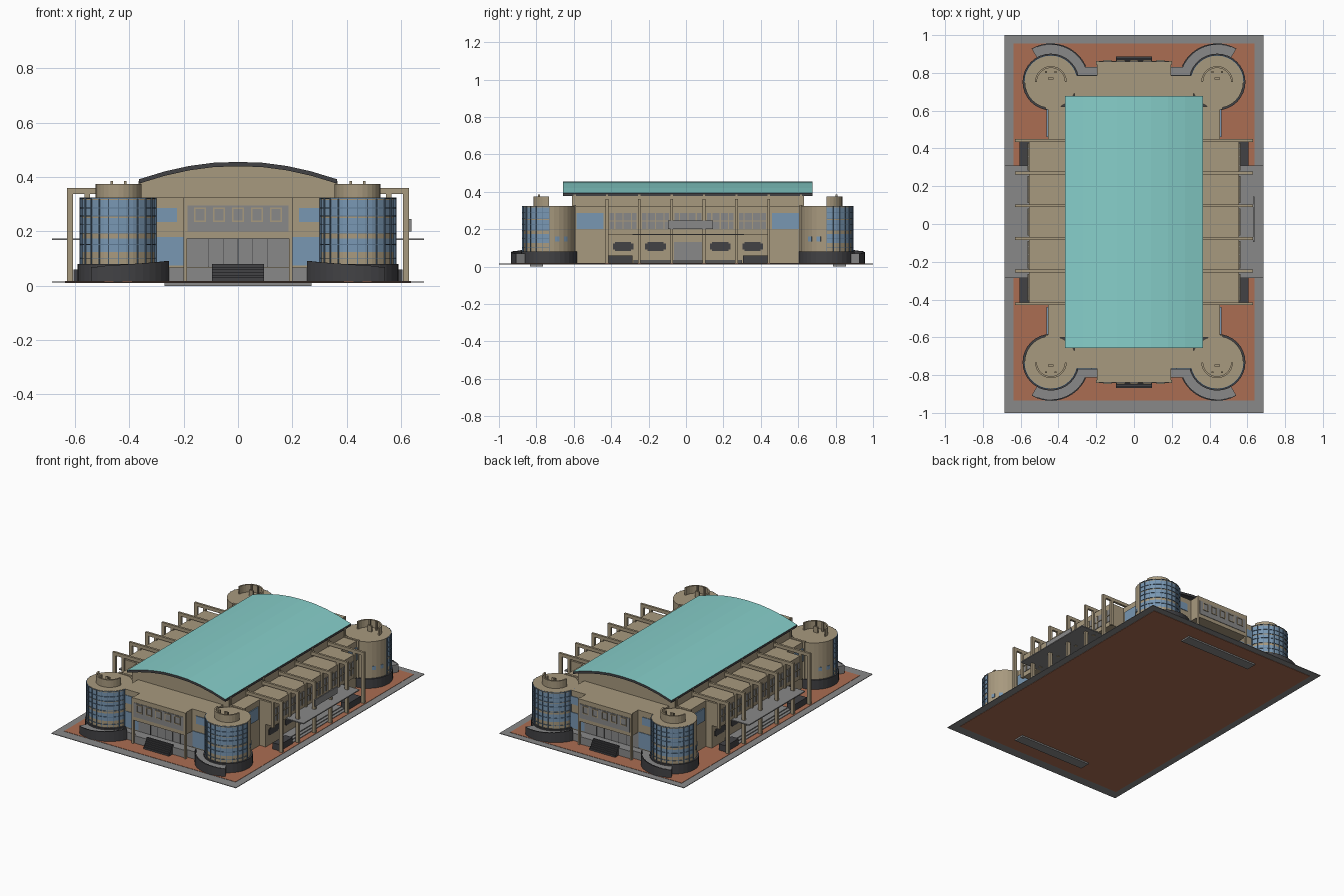
import bpy, bmesh, math

if "Cube" in bpy.data.objects:
    bpy.data.objects.remove(bpy.data.objects["Cube"])

YC = 0.01  # building centre is slightly behind the plot centre


def mat(name, r, g, b):
    m = bpy.data.materials.new(name)
    m.diffuse_color = (r, g, b, 1)
    m.use_nodes = True
    m.node_tree.nodes["Principled BSDF"].inputs["Base Color"].default_value = m.diffuse_color
    return m


BEIGE = mat("beige_wall", 0.39, 0.32, 0.21)
TEAL = mat("teal_roof", 0.24, 0.62, 0.59)
TERRA = mat("terracotta_paving", 0.41, 0.155, 0.085)
GREY = mat("grey_concrete", 0.25, 0.25, 0.25)
DARK = mat("dark_stone", 0.055, 0.055, 0.06)
BLUE = mat("blue_glass", 0.19, 0.31, 0.45)
FRAME = mat("blue_frame", 0.11, 0.19, 0.29)


def finish(name, bm, mats):
    bmesh.ops.recalc_face_normals(bm, faces=bm.faces)
    me = bpy.data.meshes.new(name)
    bm.to_mesh(me)
    bm.free()
    for m in mats:
        me.materials.append(m)
    ob = bpy.data.objects.new(name, me)
    bpy.context.collection.objects.link(ob)
    return ob


def add_prism(bm, pts, z0, z1):
    lo = [bm.verts.new((x, y, z0)) for x, y in pts]
    hi = [bm.verts.new((x, y, z1)) for x, y in pts]
    n = len(pts)
    fs = [bm.faces.new(lo), bm.faces.new(hi)]
    for i in range(n):
        j = (i + 1) % n
        fs.append(bm.faces.new((lo[i], lo[j], hi[j], hi[i])))
    return fs


def prisms(name, m, shapes, mir="xy"):
    """shapes: list of (points, z0, z1), mirrored about the building centre"""
    bm = bmesh.new()
    for sx in ((1, -1) if "x" in mir else (1,)):
        for sy in ((1, -1) if "y" in mir else (1,)):
            for pts, z0, z1 in shapes:
                add_prism(bm, [(x * sx, y * sy + YC) for x, y in pts], z0, z1)
    return finish(name, bm, [m])


def rect(x0, x1, y0, y1):
    return [(x0, y0), (x1, y0), (x1, y1), (x0, y1)]


def boxes(name, m, specs, mir="xy"):
    return prisms(name, m, [(rect(*s[:4]), s[4], s[5]) for s in specs], mir)


TX, TY, TR = 0.44, 0.742, 0.139  # tower centre and radius


def pt(r, deg):
    a = math.radians(deg)
    return (TX + r * math.cos(a), TY + r * math.sin(a))


def sector(r0, r1, a0, a1, n):
    s = [a0 + (a1 - a0) * i / n for i in range(n + 1)]
    return [pt(r1, a) for a in s] + [pt(r0, a) for a in reversed(s)]


# plot
boxes("pavement_border", GREY, [(-0.685, 0.685, -1 - YC, 1 - YC, 0.012, 0.016)], "")
boxes("paved_ground", TERRA, [(-0.637, 0.637, -0.945, 0.945, 0.010, 0.018)], "")

# main hall and vaulted roof: arch profile run along y
arch = [(-0.365, 0.392), (-0.27, 0.421), (-0.18, 0.441), (-0.09, 0.453), (0, 0.456),
        (0.09, 0.453), (0.18, 0.441), (0.27, 0.421), (0.365, 0.392)]


def run_y(name, prof, y0, y1, mats):
    bm = bmesh.new()
    fs = add_prism(bm, prof, y0, y1)
    for v in bm.verts:
        v.co = (v.co.x, v.co.z + YC, v.co.y)
    bmesh.ops.recalc_face_normals(bm, faces=bm.faces)
    for f in fs:
        f.material_index = 1 if len(mats) > 1 and f.normal.z < 0.3 else 0
    return finish(name, bm, mats)


run_y("vaulted_roof", arch + [(x, z - 0.016) for x, z in reversed(arch)],
      -0.667, 0.667, [TEAL, DARK])
run_y("main_hall", [(x * 0.985, z - 0.014) for x, z in arch] + [(0.36, 0.016), (-0.36, 0.016)],
      -0.62, 0.62, [BEIGE])

# end blocks and projecting upper storey
boxes("end_block", BEIGE, [(-0.315, 0.315, 0.6, 0.775, 0.016, 0.325)], "y")
boxes("projecting_storey", BEIGE, [(-0.195, 0.195, 0.77, 0.85, 0.175, 0.325)], "y")
boxes("storey_window_band", GREY, [(-0.185, 0.185, 0.85, 0.853, 0.2, 0.295)], "y")
fr = []
for i in range(5):
    c = -0.14 + 0.07 * i * 1.0
    for x0, x1, z0, z1 in ((-.022, -.017, .235, .288), (.017, .022, .235, .288),
                           (-.017, .017, .235, .241), (-.017, .017, .282, .288)):
        fr.append((c + x0, c + x1, 0.85, 0.857, z0, z1))
boxes("storey_window_frames", BEIGE, fr, "y")
boxes("entrance_wall", GREY, [(-0.2, 0.2, 0.775, 0.779, 0.07, 0.175)], "y")
boxes("entrance_door_bars", DARK,
      [(x - .001, x + .001, .779, .782, .07, .172) for x in (-.11, -.055, 0, .055, .11)], "y")
boxes("entrance_column", BEIGE, [(0.188, 0.2, 0.835, 0.852, 0.016, 0.325)])
boxes("end_glass", BLUE, [(0.2, 0.312, 0.775, 0.779, 0.075, 0.18),
                          (0.225, 0.3, 0.775, 0.779, 0.235, 0.287)])

# entrance platform and steps
boxes("entrance_platform", GREY, [(-0.27, 0.27, 0.775, 0.845, 0.0, 0.012)] +
      [(-0.3 + .012 * i, 0.3 - .012 * i, 0.7, 0.815 - .003 * i, 0.012, 0.03 + .012 * i)
       for i in range(4)] + [(-0.19, 0.19, 0.77, 0.84, 0.012, 0.068)], "y")
boxes("front_stair", DARK, [(-0.095, 0.095, 0.83, 0.877 - .007 * i, 0.016, 0.03 + .01 * i)
                            for i in range(6)], "y")

# towers: glazed floors on the outer half, plain wall on the inner half
N = 32
LEVELS = [0.08, 0.125, 0.175, 0.195, 0.25, 0.258, 0.315, 0.325]
bm = bmesh.new()
for sx in (1, -1):
    for sy in (1, -1):
        rings = [[bm.verts.new(((TX + TR * math.cos(6.2832 * i / N)) * sx,
                                (TY + TR * math.sin(6.2832 * i / N)) * sy + YC, z))
                  for i in range(N)] for z in LEVELS]
        bm.faces.new(rings[0])
        bm.faces.new(rings[-1])
        for k in range(len(LEVELS) - 1):
            for i in range(N):
                j = (i + 1) % N
                f = bm.faces.new((rings[k][i], rings[k][j], rings[k + 1][j], rings[k + 1][i]))
                f.material_index = 1 if i < N // 2 and k in (1, 3, 5) else 0
finish("corner_towers", bm, [BEIGE, BLUE])

bars = [(sector(TR - .002, TR + .005, a - .7, a + .7, 1), 0.08, 0.325)
        for a in range(0, 181, 15)]
bars += [(sector(TR - .002, TR + .004, 0, 180, 16), z, z + .003)
         for z in (.1, .15, .19, .225, .255, .285, .32)]
prisms("tower_glazing_bars", FRAME, bars)
prisms("tower_small_windows", BLUE,
       [(sector(TR - .004, TR + .002, a - 5, a + 5, 2), 0.135, 0.16) for a in (-18, -40)])
prisms("tower_plinth", DARK, [([pt(0.15, 360 * i / N) for i in range(N)], 0.016, 0.08)])
prisms("tower_roof_screen", BEIGE, [(sector(0.074, 0.084, 0, 180, 14), 0.32, 0.375),
                                    (rect(.425, .455, .755, .765), .32, .365),
                                    (rect(.41, .42, .79, .80), .32, .385),
                                    (rect(.46, .47, .79, .80), .32, .385)])

# curved ramps round the towers
prisms("curved_ramp", GREY, [(sector(0.145, 0.2, 60, 156, 12), 0.016, 0.07),
                             (rect(0.19, 0.32, 0.77, 0.822), 0.016, 0.068)])
prisms("ramp_parapet", DARK, [(sector(0.197, 0.204, 60 + 8 * i, 68 + 8 * i, 1), 0.016,
                               0.07 + 0.002 * i) for i in range(12)])

# side wings
boxes("wing_lower_floor", BEIGE, [(0.35, 0.5, -0.43, 0.43, 0.016, 0.175)], "x")
boxes("wing_upper_floor", BEIGE, [(0.35, 0.555, -0.43, 0.43, 0.17, 0.325)], "x")
boxes("wing_end", BEIGE, [(0.35, 0.455, 0.42, 0.61, 0.016, 0.325)])
boxes("wing_end_glass", BLUE, [(0.455, 0.462, 0.45, 0.595, 0.2, 0.285)])
boxes("wing_end_pier", BEIGE, [(0.36, 0.468, 0.597, 0.612, 0.016, 0.33)])

YS = [-0.4325 + 0.173 * i for i in range(6)]
win, low, sill = [], [], []
for i in range(5):
    c = (YS[i] + YS[i + 1]) / 2
    win.append((0.555, 0.558, c - .072, c + .072, 0.2, 0.285))
    sill += [(0.555, 0.563, c + d - .003, c + d + .003, 0.2, 0.285) for d in (-.045, 0, .045)]
    sill.append((0.555, 0.563, c - .072, c + .072, 0.24, 0.245))
    if i != 2:
        b = 0.012  # chamfered ground-floor windows
        low.append((rect(0.5, 0.504, c - .055, c + .055), 0.09, 0.122))
        low.append((rect(0.5, 0.504, c - .055 + b, c + .055 - b), 0.083, 0.13))
boxes("wing_windows", GREY, win, "x")
boxes("wing_window_bars", BEIGE, sill, "x")
prisms("wing_ground_windows", DARK, low, "x")
boxes("wing_door", GREY, [(0.5, 0.505, -0.075, 0.075, 0.03, 0.13)], "x")

# portal frames over the wings
boxes("portal_frames", BEIGE, [s for y in YS for s in
      ((0.35, 0.63, y - .0075, y + .0075, 0.338, 0.36),
       (0.607, 0.63, y - .0075, y + .0075, 0.016, 0.345),
       (0.545, 0.565, y - .0075, y + .0075, 0.165, 0.345))], "x")
boxes("eaves_ribs", BEIGE, [(0.35, 0.366, y - .006, y + .006, 0.3, 0.385)
                            for y in YS + [-0.605, 0.605]], "x")
boxes("side_canopy", GREY, [(0.5, 0.685, -0.295, 0.3, 0.168, 0.175)], "x")
boxes("side_planter", DARK, [(0.55, 0.605, 0.295, 0.428, 0.016, 0.06)])
boxes("side_steps", GREY, [(0.49, 0.60 - .02 * i, -0.29, 0.29, 0.016, 0.022 + .006 * i)
                           for i in range(3)], "x")
boxes("blank_sign_panel", GREY, [(0.63, 0.638, -0.105, 0.135, 0.2, 0.245)], "")
